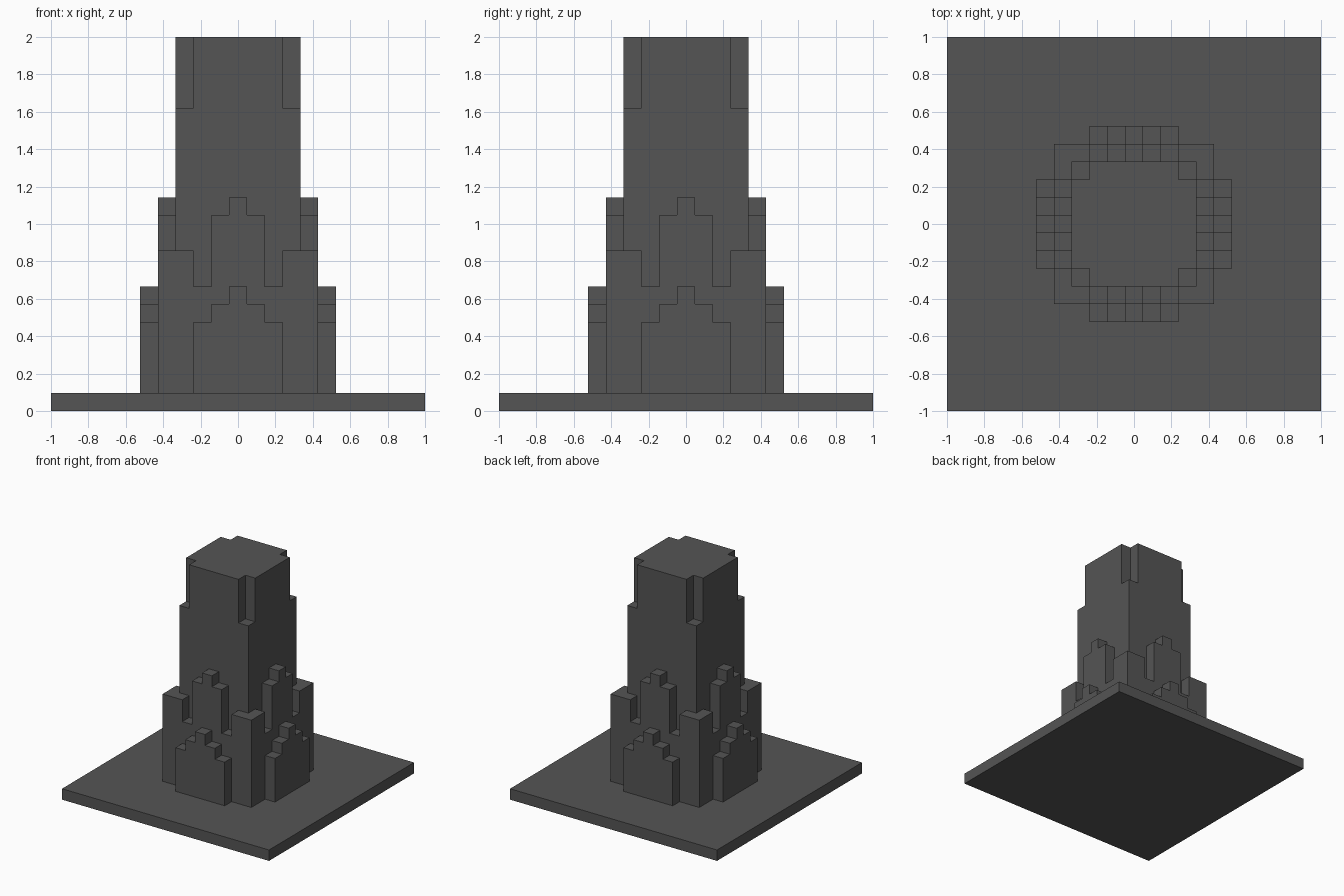
import bpy
import bmesh
from math import pi
from mathutils import Matrix, Vector

if "Cube" in bpy.data.objects:
    bpy.data.objects.remove(bpy.data.objects["Cube"], do_unlink=True)

U = 2 / 21  # one block of the tower grid

stone = bpy.data.materials.new("dark grey stone")
stone.use_nodes = True
colour = (0.09, 0.09, 0.09, 1)
stone.diffuse_color = colour
bsdf = next(n for n in stone.node_tree.nodes if n.type == 'BSDF_PRINCIPLED')
bsdf.inputs["Base Color"].default_value = colour
bsdf.inputs["Roughness"].default_value = 0.9


def prism(name, outline, sweep, turn=0):
    """Extrude a closed outline (in blocks) along sweep, then turn it about z."""
    bm = bmesh.new()
    face = bm.faces.new([bm.verts.new(p) for p in outline])
    top = bmesh.ops.extrude_face_region(bm, geom=[face], use_keep_orig=True)
    verts = [v for v in top["geom"] if isinstance(v, bmesh.types.BMVert)]
    bmesh.ops.translate(bm, verts=verts, vec=Vector(sweep))
    bmesh.ops.recalc_face_normals(bm, faces=bm.faces)
    bm.transform(Matrix.Rotation(turn, 4, 'Z') @ Matrix.Scale(U, 4))
    mesh = bpy.data.meshes.new(name)
    bm.to_mesh(mesh)
    bm.free()
    mesh.materials.append(stone)
    obj = bpy.data.objects.new(name, mesh)
    bpy.context.collection.objects.link(obj)
    return obj


def square(half, z):
    return [(-half, -half, z), (half, -half, z), (half, half, z), (-half, half, z)]


def skyline(steps, y):
    """Stepped, symmetric wall profile; steps holds heights from the middle out."""
    right = []
    for i, h in enumerate(steps):
        right += [(i + 0.5, h)] if i == 0 else [(i - 0.5, h), (i + 0.5, h)]
    right.append((len(steps) - 0.5, 1))
    left = [(-x, z) for x, z in reversed(right)]
    return [(x, y, z) for x, z in left + right]


# Ground slab and central shaft
prism("base_slab", square(10.5, 0), (0, 0, 1))
prism("shaft", square(3.5, 1), (0, 0, 16))

# Crown with notched corners
corner = [(2.5, -3.5), (2.5, -2.5), (3.5, -2.5)]
crown = []
for k in range(4):
    spin = Matrix.Rotation(k * pi / 2, 3, 'Z')
    crown += [spin @ Vector((x, y, 17)) for x, y in corner]
prism("crown", crown, (0, 0, 4))

# Stepped walls and corner buttresses on each of the four sides
buttress = [(2.5, -4.5), (4.5, -4.5), (4.5, -2.5), (3.5, -2.5), (3.5, -3.5), (2.5, -3.5)]
for k, side in enumerate(("front", "left", "back", "right")):
    turn = k * pi / 2
    prism(side + "_upper_wall", skyline((12, 11, 7), -4.5), (0, 1, 0), turn)
    prism(side + "_lower_wall", skyline((7, 6, 5), -5.5), (0, 1, 0), turn)
    prism(side + "_corner_buttress", [(x, y, 1) for x, y in buttress], (0, 0, 8), turn)
